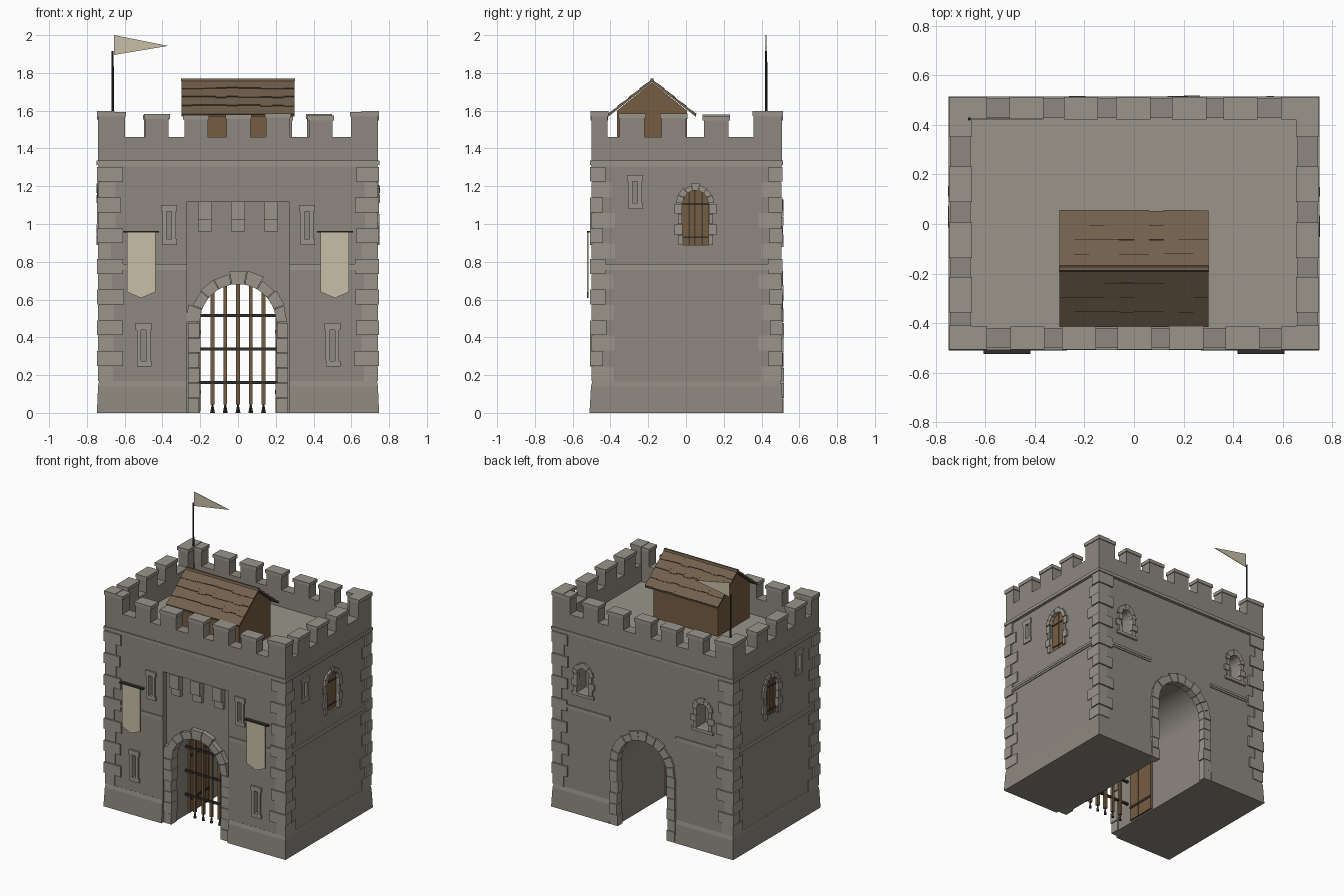
import bpy, bmesh, math, random
from math import sin, cos, pi

if "Cube" in bpy.data.objects:
    bpy.data.objects.remove(bpy.data.objects["Cube"])
random.seed(4)
R = random.uniform


def material(name, c):
    m = bpy.data.materials.new(name)
    m.diffuse_color = (*c, 1)
    m.use_nodes = True
    m.node_tree.nodes["Principled BSDF"].inputs["Base Color"].default_value = m.diffuse_color
    return m


STONE = material("wall_stone", (0.27, 0.25, 0.215))
TRIM = material("trim_stone", (0.32, 0.30, 0.26))
WOOD = material("wood", (0.18, 0.108, 0.055))
ROOF = material("roof_wood", (0.165, 0.115, 0.073))
IRON = material("iron", (0.03, 0.028, 0.025))
CLOTH = material("cloth", (0.58, 0.52, 0.39))


# A prism is (2D outline, axis, start, end); 'y' outlines are (x, z), 'x' outlines are (y, z)
def box(x0, x1, y0, y1, z0, z1):
    return ([(x0, z0), (x1, z0), (x1, z1), (x0, z1)], 'y', y0, y1)


def abox(axis, u0, u1, z0, z1, a, b):
    return ([(u0, z0), (u1, z0), (u1, z1), (u0, z1)], axis, a, b)


def mk(name, prisms, mat=TRIM):
    bm = bmesh.new()
    for pts, axis, a, b in prisms:
        rings = [[bm.verts.new((u, d, z) if axis == 'y' else (d, u, z)) for u, z in pts] for d in (a, b)]
        bm.faces.new(rings[0])
        bm.faces.new(rings[1])
        for i in range(len(pts)):
            j = (i + 1) % len(pts)
            bm.faces.new((rings[0][i], rings[0][j], rings[1][j], rings[1][i]))
    bmesh.ops.recalc_face_normals(bm, faces=bm.faces)
    return finish(name, bm, mat)


def finish(name, bm, mat):
    me = bpy.data.meshes.new(name)
    bm.to_mesh(me)
    bm.free()
    ob = bpy.data.objects.new(name, me)
    bpy.context.collection.objects.link(ob)
    me.materials.append(mat)
    return ob


def arch(u, r, z0, zs, n=16):
    return [(u - r, z0), (u + r, z0)] + [(u + r * cos(pi * i / n), zs + r * sin(pi * i / n)) for i in range(n + 1)]


def surround(axis, u, r, ro, z0, zs, a, b, n, rows):
    """Voussoirs over an arch and stacked jamb stones beside it."""
    out, j, g = [], .05 * ro, .008
    for i in range(n):
        t0, t1 = pi * i / n + g, pi * (i + 1) / n - g
        o = ro + (0.008 if i == n // 2 else R(-j, j))
        out.append(([(u + q * cos(t), zs + q * sin(t)) for q, t in ((r, t0), (o, t0), (o, t1), (r, t1))],
                    axis, a, b + R(-.004, .004)))
    h = (zs - z0) / rows
    for s in (-1, 1):
        for i in range(rows):
            w = ro + (0.012 if i % 2 else -0.008) * (ro < .2)
            out.append(abox(axis, u + s * (r + R(-.004, .004)), u + s * w, z0 + h * i, z0 + h * (i + 1) - .003,
                            a, b + R(-.004, .004)))
    return out


def slit_frame(axis, u, z0, z1, a, b):
    return [abox(axis, u - .042, u + .042, z1 - .035, z1, a, b), abox(axis, u - .034, u + .042, z0, z0 + .03, a, b),
            abox(axis, u - .036, u - .014, z0 + .03, z1 - .035, a, b),
            abox(axis, u + .014, u + .036, z0 + .03, z1 - .035, a, b)]


# main stone body with its openings cut out
YF, YB, XW, DECK = -.495, .5, .735, 1.335
body = mk("gatehouse_body", [box(-XW, XW, YF, YB, 0.0, DECK - .01)], STONE)
cuts = [box(-.27, .27, -.6, -.455, -.1, 1.12)]
frames = []
slits = [(s * x, z0, z1) for s in (-1, 1) for x, z0, z1 in ((.365, .89, 1.1), (.5, .245, .475))]
for x, z0, z1 in slits:
    cuts.append(box(x - .014, x + .014, -.6, -.44, z0 + .03, z1 - .035))
    frames += slit_frame('y', x, z0, z1, -.48, -.507)
for s in (-1, 1):
    cuts.append(abox('x', -.284, -.256, 1.11, 1.225, s * .67, s * .8))
    cuts.append((arch(.05, .07, .89, 1.11), 'x', s * .68, s * .8))
    cuts.append((arch(s * .49, .05, .9, 1.04), 'y', .4, .6))
    frames += slit_frame('x', -.27, 1.08, 1.26, s * .72, s * .745)
cutters = [mk("cut_openings", cuts), mk("cut_passage", [(arch(0, .213, -.1, .48, 24), 'y', -.7, .7)])]
bpy.context.view_layer.objects.active = body
for c in cutters:
    c.data.materials[0] = STONE
    m = body.modifiers.new("cut", 'BOOLEAN')
    m.operation, m.object, m.solver = 'DIFFERENCE', c, 'EXACT'
    bpy.ops.object.modifier_apply(modifier=m.name)
    bpy.data.objects.remove(c)
body.select_set(True)
bpy.ops.object.shade_smooth_by_angle(angle=math.radians(25))
mk("arrow_slit_frames", frames)
mk("roof_deck", [box(-.7, .7, -.46, .46, DECK - .02, DECK)])

# battered plinth on each side of the passage
for s, nm in ((-1, "left"), (1, "right")):
    bm = bmesh.new()
    rings = [[bm.verts.new((s * x, y, z)) for x, y in ((.27, .002 - d), (w, .002 - d), (w, .002 + d), (.27, .002 + d))]
             for w, d, z in ((.747, .513, 0), (.741, .505, .14), (.736, .498, .168))]
    bm.faces.new(rings[0])
    bm.faces.new(rings[-1])
    for p, q in zip(rings, rings[1:]):
        for i in range(4):
            bm.faces.new((p[i], p[(i + 1) % 4], q[(i + 1) % 4], q[i]))
    bmesh.ops.recalc_face_normals(bm, faces=bm.faces)
    finish(nm + "_plinth", bm, STONE)

# gate arches, corbels over the front recess
mk("front_gate_arch", surround('y', 0, .203, .266, 0, .48, -.42, -.492, 9, 6))
mk("back_gate_arch", surround('y', 0, .203, .266, 0, .48, .46, .514, 11, 6))
mk("corbels", [p for x in (-.175, 0, .175) for p in
               (box(x - .038, x + .038, -.503, -.44, 1.02, 1.12), box(x - .036, x + .036, -.48, -.44, .96, 1.02))])

# string course and cornice
band = []
for s in (-1, 1):
    for z0, z1, w in ((.757, .77, .006), (.77, .787, .01)):
        band += [box(s * .27, s * (XW + w), YF - w, YF + .02, z0, z1), box(s * .27, s * (XW + w), YB - .02, YB + w, z0, z1),
                 box(s * .72, s * (XW + w), YF - w, YB + w, z0, z1)]
mk("string_course", band)
corn = []
for z0, z1, w in ((1.305, 1.312, .007), (1.312, 1.335, .014)):
    corn += [box(-XW - w, XW + w, YF - w, YF + .03, z0, z1), box(-XW - w, XW + w, YB - .03, YB + w, z0, z1)]
    corn += [box(s * .71, s * (XW + w), YF - w, YB + w, z0, z1) for s in (-1, 1)]
mk("cornice", corn)

# alternating corner stones
quoins, h = [], (1.305 - .168) / 14
for sx in (-1, 1):
    for yc, sy in ((YF, -1), (YB, 1)):
        for i in range(14):
            lx, ly = (.12, .065) if i % 2 else (.075, .11)
            o = .012 if i % 2 else .006
            z = .168 + i * h
            quoins.append(box(sx * (XW - lx + R(-.012, .012)), sx * (XW + o), yc - sy * (ly + R(-.01, .01)), yc + sy * o,
                              z, z + h - .003))
mk("corner_stones", quoins)

# parapet walls, merlons and caps
XP, F, B, T = .74, -.5, .507, .08
mk("parapet", [box(-XP, XP, F, F + T, 1.32, 1.46), box(-XP, XP, B - T, B, 1.32, 1.46)] +
   [box(s * (XP - T), s * XP, F + T, B - T, 1.32, 1.46) for s in (-1, 1)], STONE)
merlons, caps = [], []


def merlon(x0, x1, y0, y1, top):
    merlons.append(box(x0, x1, y0, y1, 1.44, top - .02))
    caps.append(box(x0 - .006, x1 + .006, y0 - .006, y1 + .006, top - .025, top))


for y0, y1 in ((F, F + T), (B - T, B)):
    for k in (-2, -1, 0, 1, 2):
        x = .217 * k + R(-.006, .006)
        merlon(x - .063, x + .063, y0, y1, 1.58 + R(-.008, .008))
for s in (-1, 1):
    x0, x1 = sorted((s * XP, s * (XP - T)))
    for y in (-.285, -.065, .16):
        merlon(x0, x1, y - .066, y + .066, 1.58 + R(-.008, .008))
    c0, c1 = sorted((s * XP, s * (XP - .142)))
    for ya, yb, yl in ((F, F + T, F + .085), (B - T, B, B - .15)):
        merlon(c0, c1, ya, yb, 1.593)
        merlon(x0, x1, min(yl, ya), max(yl, yb), 1.597)
mk("merlons", merlons, STONE)
mk("merlon_caps", caps)

# side windows with plank shutters, open back windows
for s, nm in ((-1, "left"), (1, "right")):
    mk(nm + "_window_surround", surround('x', .05, .068, .1, .89, 1.11, s * .72, s * .747, 7, 4))
    planks = []
    for i in range(4):
        u0, u1 = -.07 + .035 * i, -.07 + .035 * (i + 1) - .002
        ht = [1.11 + math.sqrt(max(0, .07 ** 2 - u * u)) for u in (u0, (u0 + u1) / 2, u1)]
        planks.append(([(.05 + u0, .89), (.05 + u1, .89), (.05 + u1, ht[2]), (.05 + (u0 + u1) / 2, ht[1]),
                        (.05 + u0, ht[0])], 'x', s * .69, s * .722))
    mk(nm + "_shutter", planks, WOOD)
    mk(nm + "_shutter_bands", [abox('x', -.018, .118, z, z + .01, s * .7, s * .725) for z in (.925, 1.1)], IRON)
    mk(nm + "_back_window", surround('y', s * .49, .048, .083, .9, 1.04, .48, .512, 7, 3) +
       [box(s * .49 - .09, s * .49 + .09, .48, .515, .878, .9)])
    # open gate leaf against the passage wall
    mk(nm + "_gate_leaf", [box(s * .198, s * .215, -.28 + .045 * i, -.237 + .045 * i, .01, .56) for i in range(5)], WOOD)
    mk(nm + "_gate_leaf_bands", [box(s * .195, s * .2, -.28, -.057, z, z + .02) for z in (.1, .42)], IRON)
    # hanging banner
    x = s * .513
    mk(nm + "_banner", [([(x - .075, .955), (x - .075, .64), (x, .608), (x + .075, .64), (x + .075, .955)],
                         'y', -.523, -.517)], CLOTH)
    mk(nm + "_banner_rod", [box(x - .095, x + .095, -.525, -.5, .954, .964)], IRON)

# portcullis
xs = [.0675 * k for k in (-2, -1, 0, 1, 2)]
mk("portcullis_bars", [box(x - .01, x + .01, -.32, -.3, .045, .69) for x in xs], WOOD)
mk("portcullis_rails", [box(-.21, .21, -.324, -.31, z - .008, z + .008) for z in (.16, .337, .515)], IRON)
bm = bmesh.new()
for x in xs:
    g = bmesh.ops.create_cone(bm, cap_ends=True, segments=4, radius1=.013, radius2=.004, depth=.045)
    bmesh.ops.translate(bm, verts=g['verts'], vec=(x, -.31, .0225))
finish("portcullis_spikes", bm, IRON)

# roof hut with board roof
YR, ZR = -.18, 1.762
mk("roof_hut_walls", [([(YR - .185, DECK - .01), (YR + .185, DECK - .01), (YR + .185, 1.6), (YR, ZR - .012),
                        (YR - .185, 1.6)], 'x', -.265, .265)], WOOD)
boards = []
for s in (-1, 1):
    boards.append(([(YR, ZR - .01), (YR, ZR), (YR + s * .232, 1.578), (YR + s * .232, 1.568)], 'x', -.3, .3))
    for row in range(4):
        for k in range(10):
            t0, t1 = row / 4, min(1, (row + 1) / 4 + R(-.02, .025))
            lift = .007

            def P(t, n):
                return (YR + s * (.232 * t + .62 * n), ZR - .184 * t + .78 * n)
            boards.append(([P(t0, 0), P(t0, .002), P(t1, lift), P(t1, 0)], 'x', -.3 + .06 * k, -.24 + .06 * k))
mk("roof_boards", boards, ROOF)
mk("roof_ridge", [([(YR - .012, ZR - .006), (YR + .012, ZR - .006), (YR + .007, ZR + .008), (YR - .007, ZR + .008)],
                   'x', -.302, .302)], ROOF)

# flagpole and pennant
bm = bmesh.new()
g = bmesh.ops.create_cone(bm, cap_ends=True, segments=8, radius1=.0075, radius2=.006, depth=.59)
bmesh.ops.translate(bm, verts=g['verts'], vec=(-.664, .424, 1.62))
finish("flagpole", bm, IRON)
mk("pennant", [([(-.656, 2.0), (-.656, 1.895), (-.37, 1.943)], 'y', .422, .426)], CLOTH)
